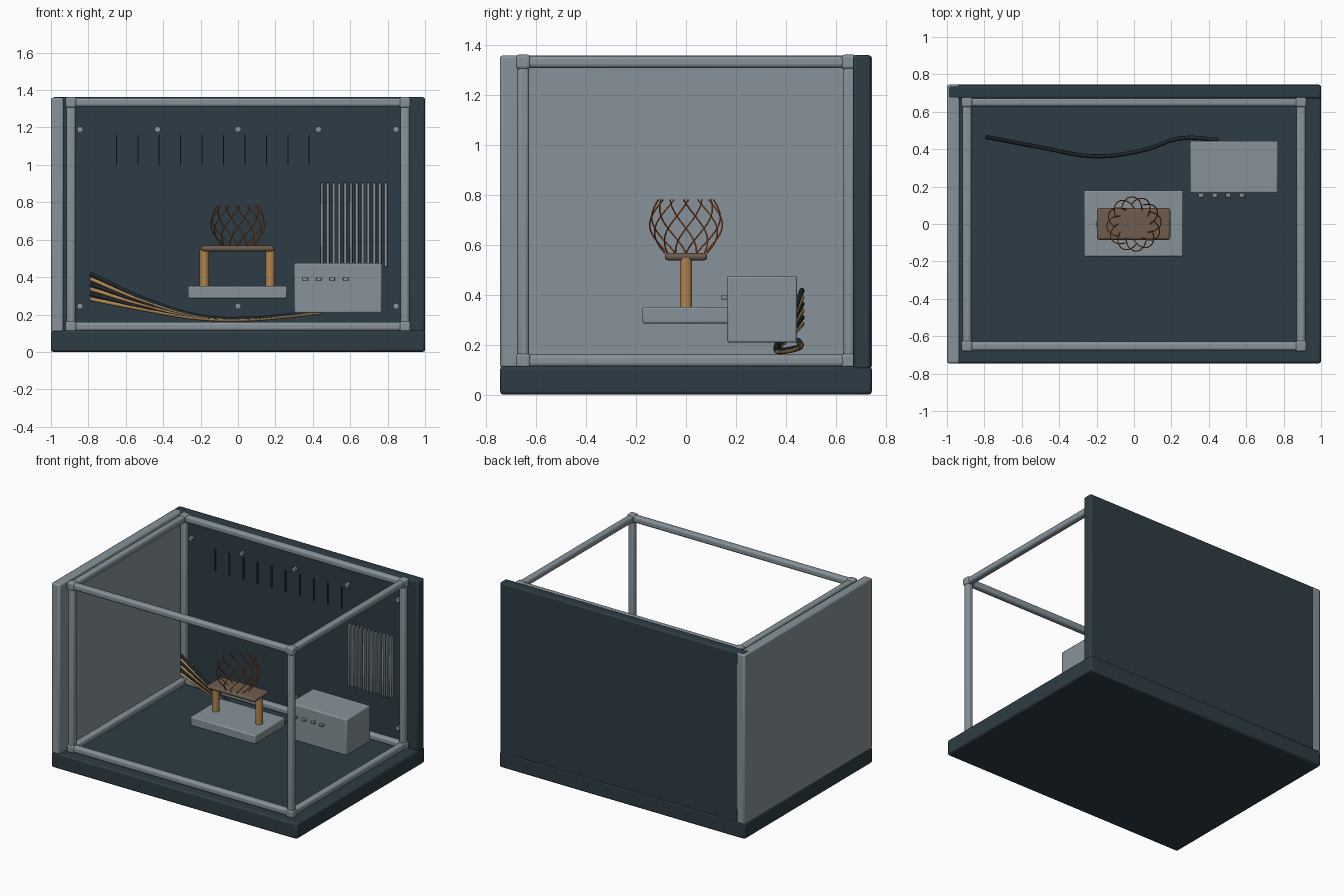
import bpy, math
from mathutils import Vector

if "Cube" in bpy.data.objects:
    bpy.data.objects.remove(bpy.data.objects["Cube"], do_unlink=True)


def material(name, rgb):
    m = bpy.data.materials.new(name)
    m.use_nodes = True
    m.diffuse_color = (*rgb, 1)
    m.node_tree.nodes["Principled BSDF"].inputs["Base Color"].default_value = (*rgb, 1)
    return m


SLATE = material("dark slate", (0.027, 0.045, 0.058))
STEEL = material("steel grey", (0.24, 0.29, 0.32))
BRASS = material("brass", (0.43, 0.235, 0.075))
BROWN = material("brown plate", (0.155, 0.107, 0.076))
COPPER = material("copper wire", (0.56, 0.11, 0.017))
RUBBER = material("black rubber", (0.012, 0.02, 0.026))


def finish(name, mat):
    ob = bpy.context.object
    ob.name = name
    ob.data.materials.append(mat)
    return ob


def box(name, mat, x, y, z, bevel=0.008, segments=2):
    """Bevelled box from (min, max) ranges."""
    lo, hi = Vector((x[0], y[0], z[0])), Vector((x[1], y[1], z[1]))
    bpy.ops.mesh.primitive_cube_add(size=1, location=(lo + hi) / 2)
    ob = finish(name, mat)
    ob.scale = hi - lo
    bpy.ops.object.transform_apply(location=False, rotation=False, scale=True)
    if bevel:
        mod = ob.modifiers.new("Bevel", "BEVEL")
        mod.width, mod.segments = bevel, segments
        bpy.ops.object.shade_smooth_by_angle(angle=math.radians(35))
    return ob


def centred(name, mat, centre, size, bevel=0.008, segments=2):
    ranges = [(c - s / 2, c + s / 2) for c, s in zip(centre, size)]
    return box(name, mat, *ranges, bevel, segments)


def wire(name, mat, points, radius, resolution=2):
    curve = bpy.data.curves.new(name, "CURVE")
    curve.dimensions = "3D"
    curve.bevel_depth, curve.bevel_resolution = radius, resolution
    curve.use_fill_caps = True
    curve.resolution_u = 8
    sp = curve.splines.new("BEZIER")
    sp.bezier_points.add(len(points) - 1)
    for bp, p in zip(sp.bezier_points, points):
        bp.co = p
        bp.handle_left_type = bp.handle_right_type = "AUTO"
    ob = bpy.data.objects.new(name, curve)
    bpy.context.collection.objects.link(ob)
    curve.materials.append(mat)
    return ob


# Enclosure panels
box("base", SLATE, (-1, 1), (-0.745, 0.745), (0, 0.115), 0.012)
box("back_wall", SLATE, (-0.995, 1), (0.67, 0.742), (0.1, 1.362), 0.012)
box("side_wall", STEEL, (-1, -0.932), (-0.746, 0.746), (0.106, 1.36), 0.012)

# Tubular frame with corner blocks
FX, FY, LOW, HIGH, TUBE = 0.893, 0.653, 0.136, 1.334, 0.048
MID = (LOW + HIGH) / 2
for sx in (-1, 1):
    for sy in (-1, 1):
        centred("frame_post", STEEL, (sx * FX, sy * FY, MID), (TUBE, TUBE, HIGH - LOW), 0.015, 3)
        for z in (LOW, HIGH):
            centred("frame_corner", STEEL, (sx * FX, sy * FY, z), (0.058,) * 3, 0.012, 3)
for z in (LOW, HIGH):
    for s in (-1, 1):
        centred("frame_long_rail", STEEL, (0, s * FY, z), (2 * FX, TUBE, TUBE), 0.015, 3)
        centred("frame_side_rail", STEEL, (s * FX, 0, z), (TUBE, 2 * FY, TUBE), 0.015, 3)

# Back wall vents, screws and cooling fins
for i in range(10):
    centred("vent_slot", SLATE, (-0.65 + 0.1145 * i, 0.667, 1.08), (0.006, 0.016, 0.16), 0)
screws = [(x, 1.19) for x in (-0.845, -0.43, 0, 0.43, 0.845)]
screws += [(x, 0.245) for x in (-0.845, 0, 0.845)]
for x, z in screws:
    bpy.ops.mesh.primitive_cylinder_add(vertices=16, radius=0.016, depth=0.024,
                                        location=(x, 0.662, z), rotation=(math.pi / 2, 0, 0))
    finish("wall_screw", STEEL)
    bpy.ops.object.shade_smooth_by_angle(angle=math.radians(35))
for i in range(12):
    centred("cooling_fin", STEEL, (0.449 + 0.031 * i, 0.66, 0.68), (0.017, 0.035, 0.45), 0.002, 1)

# Test stand
box("stand_platform", STEEL, (-0.268, 0.262), (-0.175, 0.18), (0.285, 0.352), 0.008)
for x in (-0.18, 0.172):
    bpy.ops.mesh.primitive_cylinder_add(vertices=24, radius=0.025, depth=0.2, location=(x, 0, 0.447))
    finish("stand_pillar", BRASS)
    bpy.ops.object.shade_smooth_by_angle(angle=math.radians(35))
box("stand_plate", BROWN, (-0.198, 0.194), (-0.085, 0.085), (0.538, 0.568), 0.013, 3)

# Woven copper coil: twisted strands on a bulging profile
STRANDS, STEPS, TWIST = 12, 8, math.radians(65)
for k in range(STRANDS):
    points = []
    for i in range(STEPS + 1):
        t = i / STEPS
        radius = 0.085 + 0.026 * t + 0.047 * math.sin(math.pi * t)
        angle = 2 * math.pi * k / STRANDS + TWIST * t
        points.append((radius * math.cos(angle), radius * math.sin(angle), 0.567 + 0.215 * t))
    wire("coil_strand", COPPER, points, 0.003, 1)

# Control box with buttons
box("control_box", STEEL, (0.3, 0.77), (0.165, 0.445), (0.208, 0.475), 0.008)
for i in range(4):
    centred("control_button", STEEL, (0.36 + 0.072 * i, 0.153, 0.39), (0.03, 0.024, 0.018), 0.004)

# Cable bundle fanning out from the control box
PATH = [(-0.79, 0.465, 0.35), (-0.5, 0.41, 0.255), (-0.2, 0.362, 0.185), (0.05, 0.395, 0.176),
        (0.25, 0.458, 0.192), (0.45, 0.45, 0.215)]
FAN = [1, 0.42, 0.08, 0.03, 0.03, 0.03]
for k in range(6):
    spread = 0.068 - 0.027 * k
    points = [(x, y, z + f * spread) for (x, y, z), f in zip(PATH, FAN)]
    wire("cable", BRASS if k % 2 else RUBBER, points, 0.011)
